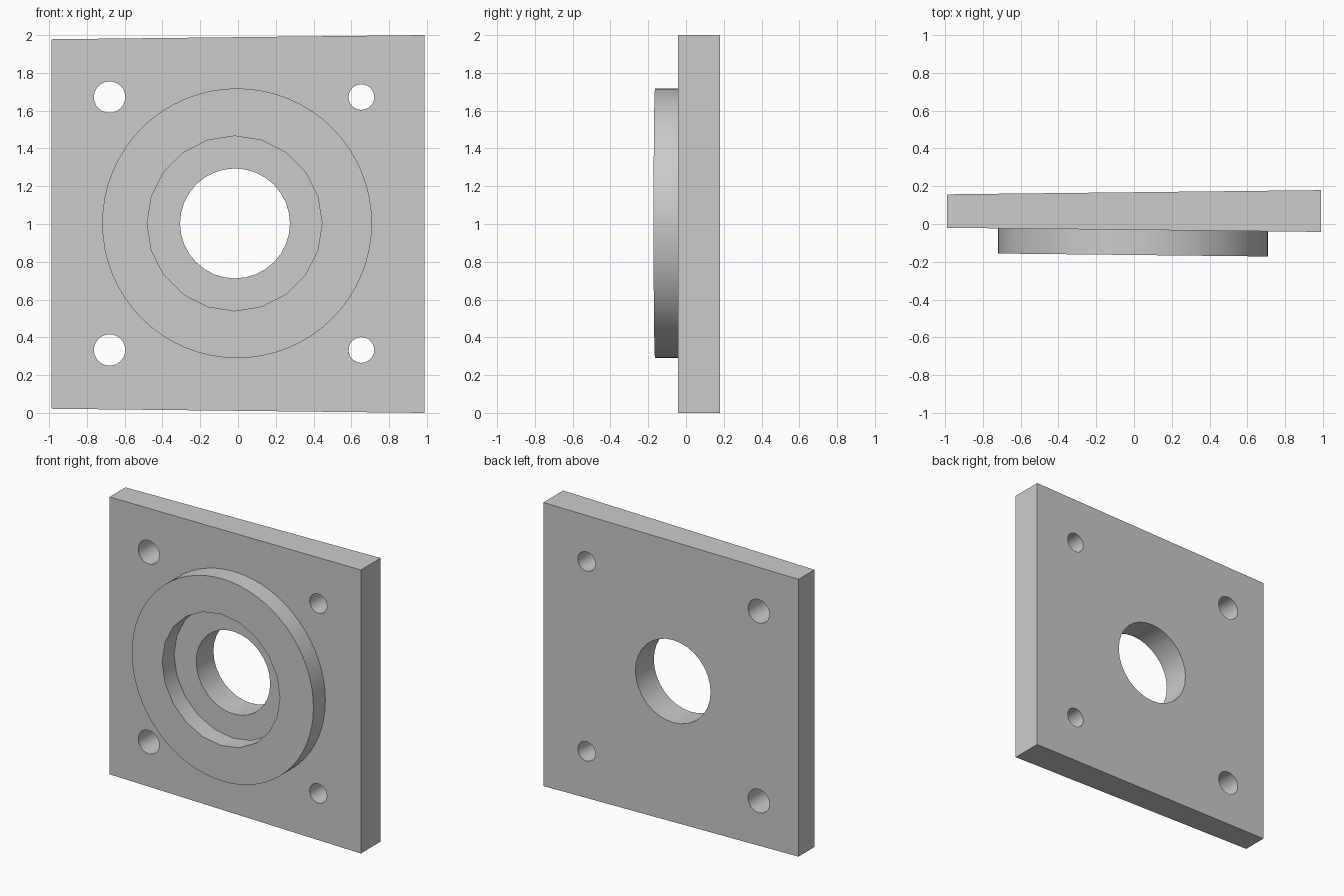
import bpy
import bmesh
import math
from mathutils import Matrix

cube = bpy.data.objects.get("Cube")
if cube:
    bpy.data.objects.remove(cube, do_unlink=True)

metal = bpy.data.materials.new("grey metal")
metal.use_nodes = True
GREY = (0.6, 0.6, 0.6, 1)
metal.diffuse_color = GREY
metal.node_tree.nodes["Principled BSDF"].inputs["Base Color"].default_value = GREY


def front_y(x):
    """Depth of the plate's slightly tapered front face."""
    return -0.031 - 0.011 * x


def make_object(name, bm):
    mesh = bpy.data.meshes.new(name)
    bm.to_mesh(mesh)
    bm.free()
    mesh.materials.append(metal)
    obj = bpy.data.objects.new(name, mesh)
    bpy.context.collection.objects.link(obj)
    return obj


def cylinder(name, x, z, radius, y0, y1, sides):
    """Cylinder running front to back between y0 and y1."""
    bm = bmesh.new()
    place = Matrix.Translation((x, (y0 + y1) / 2, z)) @ Matrix.Rotation(math.pi / 2, 4, "X")
    bmesh.ops.create_cone(bm, cap_ends=True, segments=sides, radius1=radius,
                          radius2=radius, depth=y1 - y0, matrix=place)
    # start with a corner at the top
    bmesh.ops.rotate(bm, verts=bm.verts, cent=(x, 0, z),
                     matrix=Matrix.Rotation(math.pi / 2, 3, "Y") if sides % 4 else Matrix.Identity(3))
    return make_object(name, bm)


def drill(target, x, z, radius, sides):
    cutter = cylinder("drill_cutter", x, z, radius, -1, 1, sides)
    cutter.hide_render = True
    mod = target.modifiers.new("hole", "BOOLEAN")
    mod.operation = "DIFFERENCE"
    mod.solver = "EXACT"
    mod.object = cutter
    bpy.ops.object.select_all(action="DESELECT")
    bpy.context.view_layer.objects.active = target
    target.select_set(True)
    bpy.ops.object.modifier_apply(modifier=mod.name)
    bpy.data.objects.remove(cutter, do_unlink=True)


# Square plate, a little thicker and taller toward its left side
bm = bmesh.new()
bmesh.ops.create_cube(bm, size=2)
for v in bm.verts:
    side = v.co.x
    v.co.x = side * 0.988
    v.co.y = 0.168 + 0.011 * side if v.co.y > 0 else front_y(v.co.x)
    v.co.z = 1 + v.co.z * (0.989 + 0.011 * side)
plate = make_object("mounting_plate", bm)

# Centre bore and four bolt holes
drill(plate, -0.016, 1.003, 0.291, 32)
for z in (0.333, 1.672):
    drill(plate, -0.68, z, 0.083, 24)
    drill(plate, 0.653, z, 0.068, 24)

# Raised collar with a wide recess, following the front face
collar = cylinder("raised_collar", -0.005, 1.004, 0.714, -0.133, 0.01, 64)
drill(collar, -0.018, 1.003, 0.463, 20)
for v in collar.data.vertices:
    v.co.y += front_y(v.co.x)

# Smooth the round walls and keep the rims sharp
bpy.ops.object.select_all(action="DESELECT")
for obj in (plate, collar):
    obj.select_set(True)
bpy.context.view_layer.objects.active = plate
bpy.ops.object.shade_smooth_by_angle(angle=math.radians(30))
